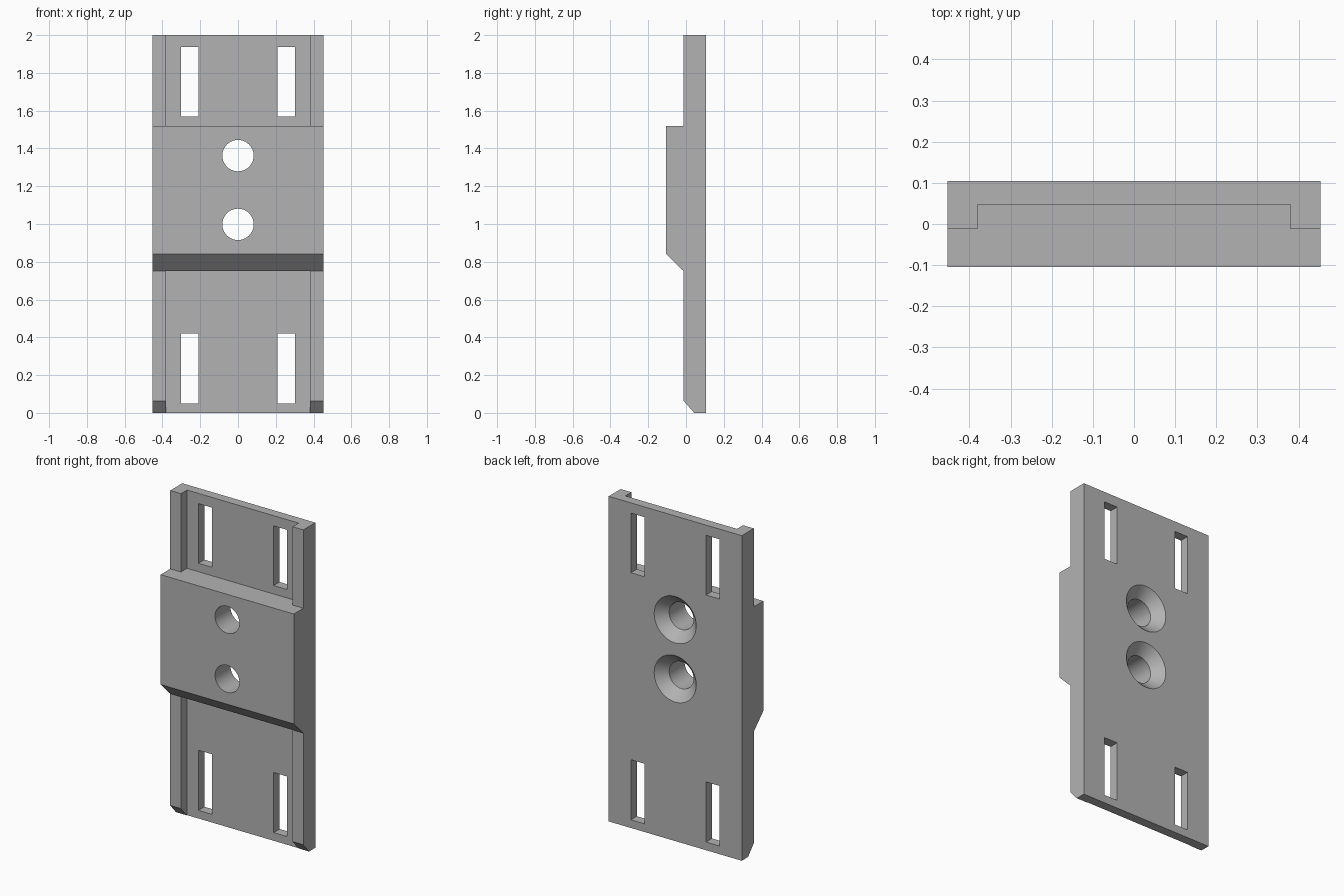
import bpy, bmesh, math

if "Cube" in bpy.data.objects:
    bpy.data.objects.remove(bpy.data.objects["Cube"])

HALF_W, BACK, BLOCK, RAIL, FLOOR = 0.453, 0.105, -0.105, -0.012, 0.047

grey = bpy.data.materials.new("plain_grey")
grey.use_nodes = True
colour = (0.45, 0.45, 0.45, 1)
grey.diffuse_color = colour
grey.node_tree.nodes["Principled BSDF"].inputs["Base Color"].default_value = colour


def mesh_object(name, bm):
    bmesh.ops.recalc_face_normals(bm, faces=bm.faces)
    mesh = bpy.data.meshes.new(name)
    bm.to_mesh(mesh)
    bm.free()
    mesh.materials.append(grey)
    obj = bpy.data.objects.new(name, mesh)
    bpy.context.collection.objects.link(obj)
    return obj


def box(bm, x, y, z):
    verts = bmesh.ops.create_cube(bm, size=1)["verts"]
    for v in verts:
        for i, (lo, hi) in enumerate((x, y, z)):
            v.co[i] = hi if v.co[i] > 0 else lo


def lathe(bm, profile, z, sides=64):
    # rings of (radius, y) joined around an axis along y, capped at both ends
    rings = []
    for r, y in profile:
        angles = [math.tau * i / sides for i in range(sides)]
        rings.append([bm.verts.new((r * math.cos(a), y, z + r * math.sin(a))) for a in angles])
    for a, b in zip(rings, rings[1:]):
        for i in range(sides):
            j = (i + 1) % sides
            bm.faces.new((a[i], a[j], b[j], b[i]))
    bm.faces.new(rings[0])
    bm.faces.new(rings[-1])


# Plate: side profile with raised block and bottom chamfer, extruded across the width
bm = bmesh.new()
profile = [(BACK, 0), (FLOOR - 0.003, 0), (RAIL, 0.063), (RAIL, 0.75), (BLOCK, 0.842),
           (BLOCK, 1.518), (RAIL, 1.518), (RAIL, 2), (BACK, 2)]
face = bm.faces.new([bm.verts.new((-HALF_W, y, z)) for y, z in profile])
side = bmesh.ops.extrude_face_region(bm, geom=[face])["geom"]
for v in side:
    if isinstance(v, bmesh.types.BMVert):
        v.co.x = HALF_W
plate = mesh_object("mounting_plate", bm)

# Channels between the side rails, above and below the block
bm = bmesh.new()
for z in ((-0.1, 0.75), (1.518, 2.1)):
    box(bm, (-0.38, 0.38), (-0.3, FLOOR), z)
channels = mesh_object("channel_cutter", bm)

# Four strap slots
bm = bmesh.new()
for x in ((-0.302, -0.21), (0.21, 0.302)):
    for z in ((0.05, 0.42), (1.57, 1.937)):
        box(bm, x, (-0.3, 0.3), z)
slots = mesh_object("slot_cutter", bm)

# Two screw holes, countersunk from the back
bm = bmesh.new()
R, SINK = 0.083, 0.06
for z in (0.998, 1.362):
    lathe(bm, [(R, -0.3), (R, BACK - SINK), (R + SINK + 0.02, BACK + 0.02)], z)
holes = mesh_object("screw_hole_cutter", bm)

for cutter in (channels, slots, holes):
    mod = plate.modifiers.new(cutter.name, "BOOLEAN")
    mod.operation = "DIFFERENCE"
    mod.solver = "EXACT"
    mod.object = cutter

# Bake the cuts, then drop the cutters
bpy.context.view_layer.objects.active = plate
plate.select_set(True)
for mod in list(plate.modifiers):
    bpy.ops.object.modifier_apply(modifier=mod.name)
for cutter in (channels, slots, holes):
    bpy.data.objects.remove(cutter)
bpy.ops.object.shade_smooth_by_angle(angle=math.radians(30))
